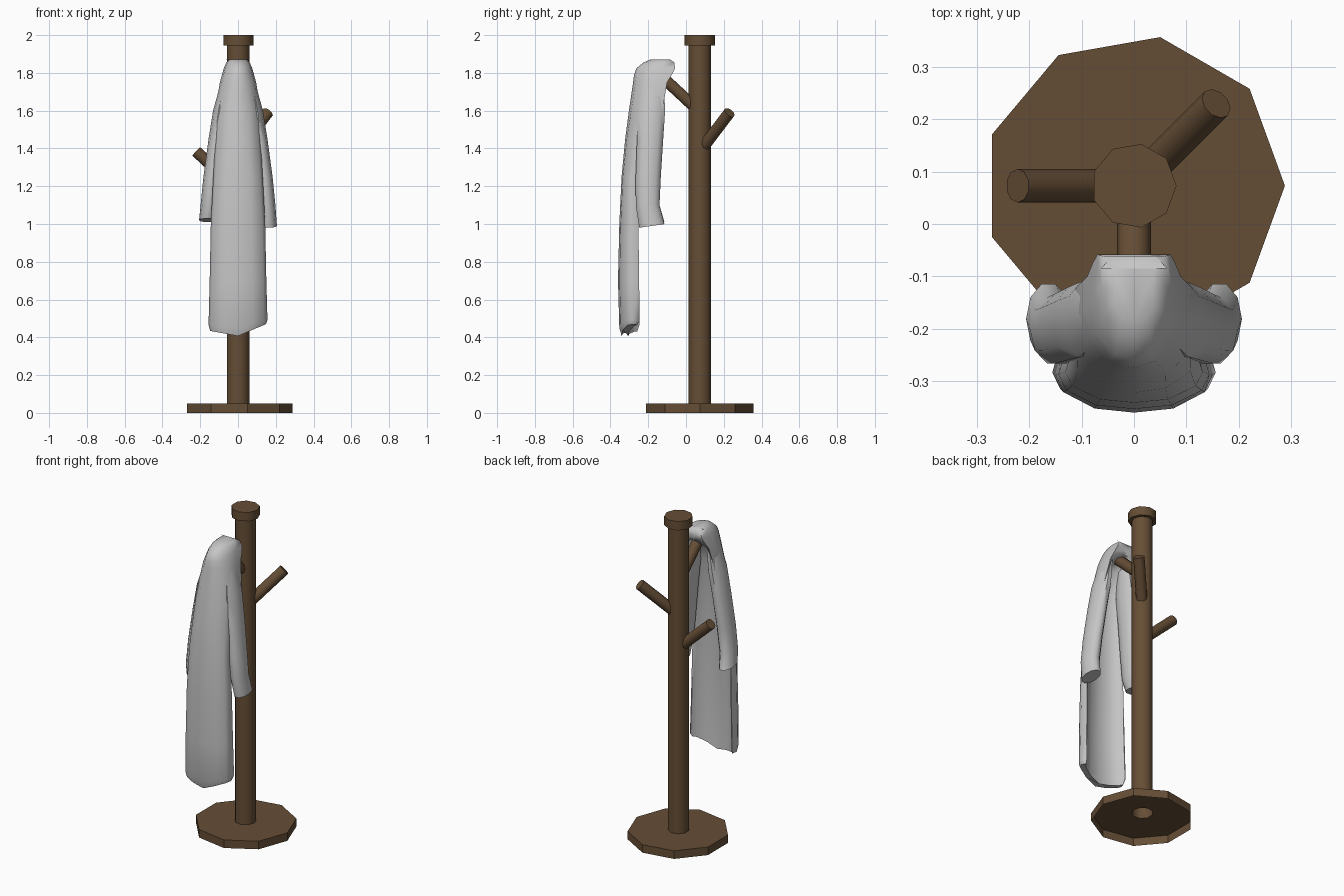
import bpy, bmesh
from math import sin, cos, pi, radians
from mathutils import Vector

cube = bpy.data.objects.get("Cube")
if cube:
    bpy.data.objects.remove(cube, do_unlink=True)


def material(name, rgb):
    m = bpy.data.materials.new(name)
    m.use_nodes = True
    m.diffuse_color = (*rgb, 1)
    m.node_tree.nodes["Principled BSDF"].inputs["Base Color"].default_value = (*rgb, 1)
    return m


wood = material("brown wood", (0.13, 0.075, 0.036))
cloth = material("grey cloth", (0.56, 0.56, 0.56))


def loft(name, rings, mat, caps=(True, True), angle=35):
    """Skin a stack of closed rings of points."""
    bm = bmesh.new()
    rows = [[bm.verts.new(p) for p in ring] for ring in rings]
    n = len(rows[0])
    for a, b in zip(rows, rows[1:]):
        for i in range(n):
            j = (i + 1) % n
            bm.faces.new((a[i], a[j], b[j], b[i]))
    for row, cap in zip((rows[0], rows[-1]), caps):
        if cap:
            bm.faces.new(row)
    bmesh.ops.recalc_face_normals(bm, faces=bm.faces)
    me = bpy.data.meshes.new(name)
    bm.to_mesh(me)
    bm.free()
    ob = bpy.data.objects.new(name, me)
    bpy.context.collection.objects.link(ob)
    me.materials.append(mat)
    bpy.ops.object.select_all(action='DESELECT')
    ob.select_set(True)
    bpy.context.view_layer.objects.active = ob
    bpy.ops.object.shade_smooth_by_angle(angle=radians(angle))
    return ob


def circle(r, z, n=9, y=0.073):
    return [(r * cos(2 * pi * i / n), y + r * sin(2 * pi * i / n), z) for i in range(n)]


# Base plate (hollow underneath), round post and cap, turned as one piece
profile = [(0.288, 0), (0.288, 0.05), (0.061, 0.05), (0.061, 1.945), (0.081, 1.945), (0.081, 2)]
stand = loft("stand", [circle(r, z) for r, z in profile], wood, (False, True), 42)
# the nine-sided foot stays flat while the post is smooth
for p in stand.data.polygons:
    if p.center.z < 0.06:
        p.use_smooth = False


# Three slanted pegs around the post
def peg(name, heading, tip_z):
    out = Vector((cos(heading), sin(heading), 0))
    along = (out + Vector((0, 0, 0.93))).normalized()
    side = Vector((0, 0, 1)).cross(out)
    up = along.cross(side)
    tip = Vector((0, 0.073, tip_z)) + out * 0.222
    rings = []
    for d in (-0.265, 0):
        c = tip + along * d
        rings.append([c + 0.032 * (side * cos(pi * i / 5) + up * sin(pi * i / 5)) for i in range(10)])
    loft(name, rings, wood, angle=42)


peg("side_peg", pi, 1.385)
peg("back_peg", radians(45), 1.59)
peg("front_peg", -pi / 2, 1.80)


# Coat body: horseshoe section, solid at the collar and open at the back below
def coat_ring(z, w, yb, yf, t, sag=0):
    d = yb - yf
    half = [(0.93 * w, yb), (w, yb - 0.35 * d), (0.9 * w, yb - 0.65 * d), (0.5 * w, yb - 0.93 * d)]
    outer = half + [(0, yf)] + [(-x, y) for x, y in reversed(half)]
    inner = [(x * (1 - 0.35 * t / w), min(yb, y + t)) for x, y in outer[1:-1]]
    pts = outer + inner[::-1]
    return [(x, y, z - sag * (1 - abs(x) / w) + sag * x / w * 0.4) for x, y in pts]


body = [
    # z, half width, back y, front y, thickness, hem sag
    (1.872, 0.042, -0.085, -0.185, 0.3),
    (1.855, 0.062, -0.062, -0.225, 0.3),
    (1.825, 0.075, -0.058, -0.262, 0.3),
    (1.79, 0.085, -0.075, -0.275, 0.2),
    (1.75, 0.096, -0.10, -0.28, 0.06),
    (1.60, 0.122, -0.125, -0.302, 0.045),
    (1.45, 0.120, -0.205, -0.322, 0.045),
    (1.25, 0.131, -0.25, -0.341, 0.045),
    (1.00, 0.144, -0.252, -0.353, 0.045),
    (0.70, 0.150, -0.248, -0.360, 0.045),
    (0.48, 0.156, -0.246, -0.353, 0.045, 0.03),
    (0.452, 0.148, -0.258, -0.340, 0.035, 0.045),
]
loft("coat_body", [coat_ring(*row) for row in body], cloth, angle=60)

# Hanging sleeves, one each side
sleeve = [
    # z, centre x, centre y, radius x, radius y
    (1.76, 0.066, -0.17, 0.022, 0.055),
    (1.60, 0.090, -0.182, 0.042, 0.075),
    (1.45, 0.112, -0.190, 0.044, 0.073),
    (1.25, 0.137, -0.200, 0.046, 0.070),
    (1.10, 0.152, -0.203, 0.046, 0.066),
    (0.99, 0.163, -0.181, 0.043, 0.070),
]
for name, s in (("left_sleeve", 1), ("right_sleeve", -1)):
    rings = []
    for z, cx, cy, rx, ry in sleeve:
        end = 1 if z < 1 else 0
        lift = end * (0.03 if s < 0 else 0)
        rings.append([(s * (cx + rx * cos(pi * i / 5)), cy + ry * sin(pi * i / 5),
                       z + lift - 0.01 * end * sin(pi * i / 5) * -s) for i in range(10)])
    loft(name, rings, cloth, angle=50)
